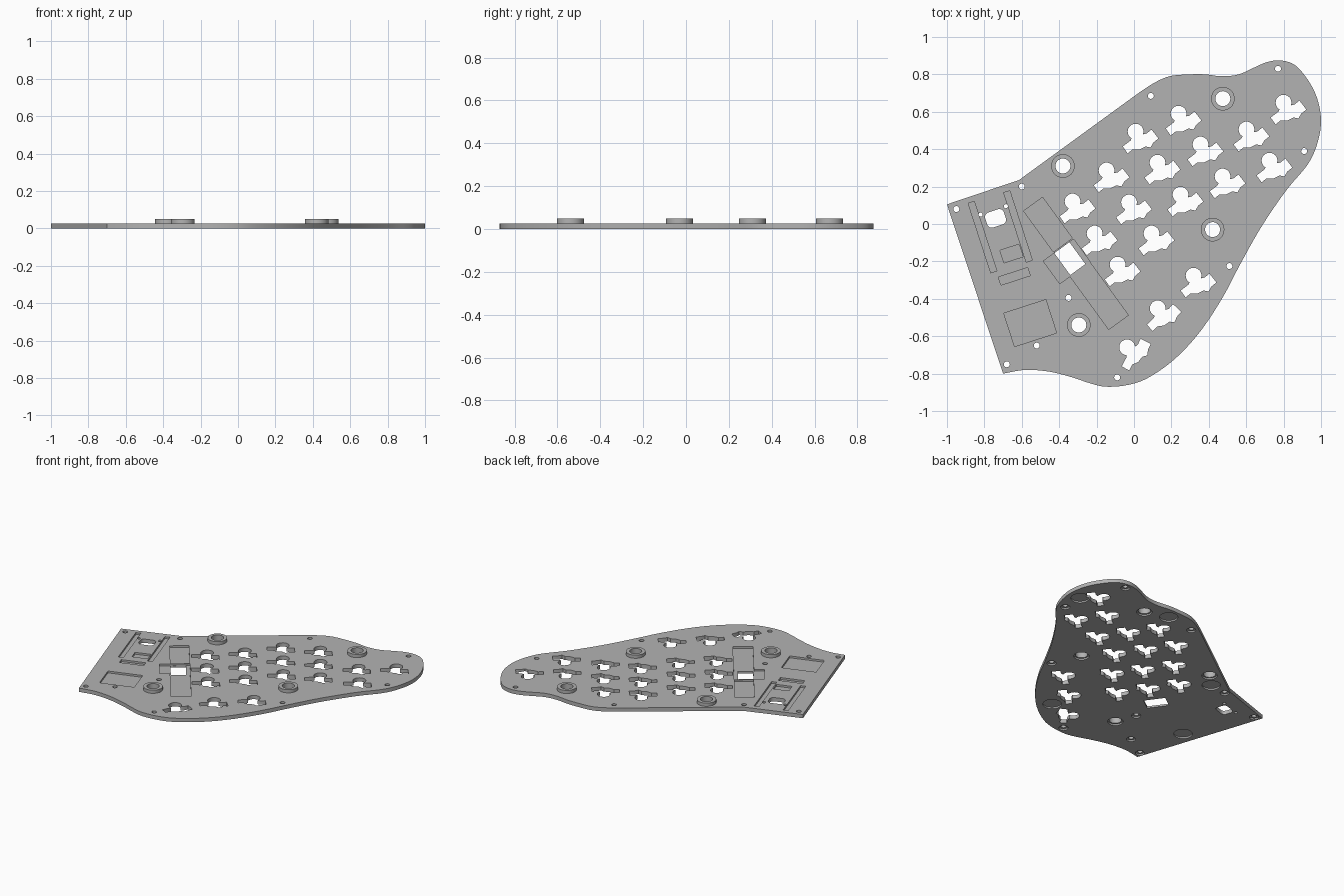
import bpy
import bmesh
from math import sin, cos, radians, tau
from mathutils import Vector, Matrix

if "Cube" in bpy.data.objects:
    bpy.data.objects.remove(bpy.data.objects["Cube"])

THICK = 0.027      # plate thickness
BOSS_TOP = 0.05    # top of the raised rings
BELOW, ABOVE = -0.05, 0.1

grey = bpy.data.materials.new("plate grey")
grey.use_nodes = True
grey.diffuse_color = (0.45, 0.45, 0.45, 1)
grey.node_tree.nodes["Principled BSDF"].inputs["Base Color"].default_value = grey.diffuse_color


def circle(centre, radius, sides=32):
    return [Vector((centre[0] + radius * cos(tau * i / sides),
                    centre[1] + radius * sin(tau * i / sides))) for i in range(sides)]


def placed(points, centre, degrees):
    turn = Matrix.Rotation(radians(degrees), 2)
    return [turn @ Vector(p) + Vector(centre) for p in points]


def rectangle(centre, width, height, degrees):
    w, h = width / 2, height / 2
    return placed([(-w, -h), (w, -h), (w, h), (-w, h)], centre, degrees)


def rounded_rectangle(centre, width, height, radius, degrees):
    points = []
    for corner, (sx, sy) in enumerate([(1, 1), (-1, 1), (-1, -1), (1, -1)]):
        middle = Vector((sx * (width / 2 - radius), sy * (height / 2 - radius)))
        for step in range(5):
            a = tau / 4 * (corner + step / 4)
            points.append(middle + radius * Vector((cos(a), sin(a))))
    return placed(points, centre, degrees)


def smooth_path(points, steps=5):
    """Rounded path through the given points."""
    pts = [Vector(p) for p in points]
    pts = [pts[0]] + pts + [pts[-1]]
    path = []
    for a, b, c, d in zip(pts, pts[1:], pts[2:], pts[3:]):
        for i in range(steps):
            t = i / steps
            path.append(b + (c - a) * t / 2 + (a * 2 - b * 5 + c * 4 - d) * t * t / 2
                        + (b * 3 - a - c * 3 + d) * t ** 3 / 2)
    return path + [pts[-1]]


def prisms(name, outlines, low, high):
    """One object made of upright prisms with the given outlines."""
    bm = bmesh.new()
    for outline in outlines:
        face = bm.faces.new([bm.verts.new((p[0], p[1], low)) for p in outline])
        grown = bmesh.ops.extrude_face_region(bm, geom=[face])["geom"]
        bmesh.ops.translate(bm, vec=(0, 0, high - low),
                            verts=[v for v in grown if isinstance(v, bmesh.types.BMVert)])
    bmesh.ops.recalc_face_normals(bm, faces=bm.faces)
    mesh = bpy.data.meshes.new(name)
    bm.to_mesh(mesh)
    bm.free()
    mesh.materials.append(grey)
    obj = bpy.data.objects.new(name, mesh)
    bpy.context.collection.objects.link(obj)
    return obj


def make_active(obj):
    bpy.ops.object.select_all(action="DESELECT")
    obj.select_set(True)
    bpy.context.view_layer.objects.active = obj


def cut(target, outlines, low, high):
    cutter = prisms("cutter", outlines, low, high)
    cutter.hide_render = True
    mod = target.modifiers.new("cut", "BOOLEAN")
    mod.operation, mod.solver, mod.object = "DIFFERENCE", "EXACT", cutter
    mod.use_self = True
    make_active(target)
    bpy.ops.object.modifier_apply(modifier=mod.name)
    bpy.data.objects.remove(cutter)


# Plate outline: straight left and upper left sides, flowing curve elsewhere
curve = smooth_path([
    (.01, .69), (.1, .75), (.19, .79), (.3, .8), (.38, .8), (.47, .79), (.56, .8),
    (.65, .84), (.71, .865), (.78, .875), (.86, .85), (.93, .77), (.98, .67), (1, .55),
    (.98, .43), (.93, .32), (.83, .2), (.75, .09), (.66, -.05), (.56, -.23),
    (.47, -.4), (.35, -.58), (.22, -.72), (.08, -.82), (-.03, -.86), (-.15, -.87),
    (-.24, -.85), (-.33, -.82), (-.45, -.79), (-.58, -.78), (-.7, -.8)])
plate = prisms("bottom_plate", [curve + [Vector((-1, .105)), Vector((-.615, .235))]], 0, THICK)

# Key socket opening: a round hole merged with a stepped slot
socket = [(-5 + 8 * cos(radians(a)), 7 + 8 * sin(radians(a))) for a in range(-20, 241, 20)]
socket += [(-10, -2), (-18, -8), (-13, -15), (-8, -11), (-1, -11), (5, -8), (10, -9),
           (13, -4), (18, 0), (15, 4), (11, 9), (6, 5)]
socket = [Vector(p) * 0.0053 for p in socket]
keys = [(.035, .457), (.265, .553), (-.12, .249), (.152, .291), (.382, .388), (.628, .468),
        (.826, .612), (-.302, .083), (0, .078), (.275, .12), (.5, .217), (.751, .302),
        (-.184, -.088), (.12, -.088), (-.061, -.254), (.345, -.313)]
openings = [placed(socket, k, 0) for k in keys]
openings += [placed(socket, (.158, -.484), 8), placed(socket, (.003, -.682), 25)]

# Windows, screw holes and pin holes
bosses = [(.475, .67), (-.38, .31), (.42, -.03), (-.295, -.54)]
screws = [(-.95, .08), (-.6, .2), (.09, .685), (.77, .83), (.91, .39), (.51, -.225),
          (-.09, -.82), (-.52, -.65), (-.68, -.75), (-.35, -.395)]
pins = [(-.82, .05), (-.685, .095)]
openings += [rounded_rectangle((-.74, .03), .105, .085, .025, 18),
             rectangle((-.343, -.185), .1, .145, 36)]
openings += [circle(b, .04) for b in bosses]
openings += [circle(s, .016, 20) for s in screws] + [circle(p, .011, 16) for p in pins]
cut(plate, openings, BELOW, ABOVE)

# Pockets sunk into the top for the electronics
left_tilt, strip_tilt = 18, 36
cut(plate, [rectangle((-.81, -.07), .034, .39, left_tilt),
            rectangle((-.62, -.013), .034, .39, left_tilt),
            rectangle((-.655, -.158), .107, .07, left_tilt),
            rectangle((-.64, -.28), .165, .045, left_tilt),
            rectangle((-.555, -.53), .236, .187, left_tilt),
            rectangle((-.46, -.003), .125, .27, strip_tilt),
            rectangle((-.36, -.2), .2, .15, strip_tilt),
            rectangle((-.187, -.382), .13, .355, strip_tilt)], THICK / 2, ABOVE)

# Recesses underneath for feet, screw heads and the ring mounts
feet = [(-.47, .22), (.31, .72), (.91, .54), (-.735, -.38), (.165, -.63)]
cut(plate, [circle(f, .06) for f in feet] + [circle(s, .03, 20) for s in screws]
    + [circle(b, .05) for b in bosses], BELOW, THICK * .4)

# Raised mounting rings
rings = []
for number, centre in enumerate(bosses, 1):
    ring = prisms(f"mounting_ring_{number}", [circle(centre, .063, 40)], THICK, BOSS_TOP)
    cut(ring, [circle(centre, .04)], BELOW, ABOVE)
    rings.append(ring)

for obj in [plate] + rings:
    make_active(obj)
    bpy.ops.object.shade_smooth_by_angle(angle=radians(30))
